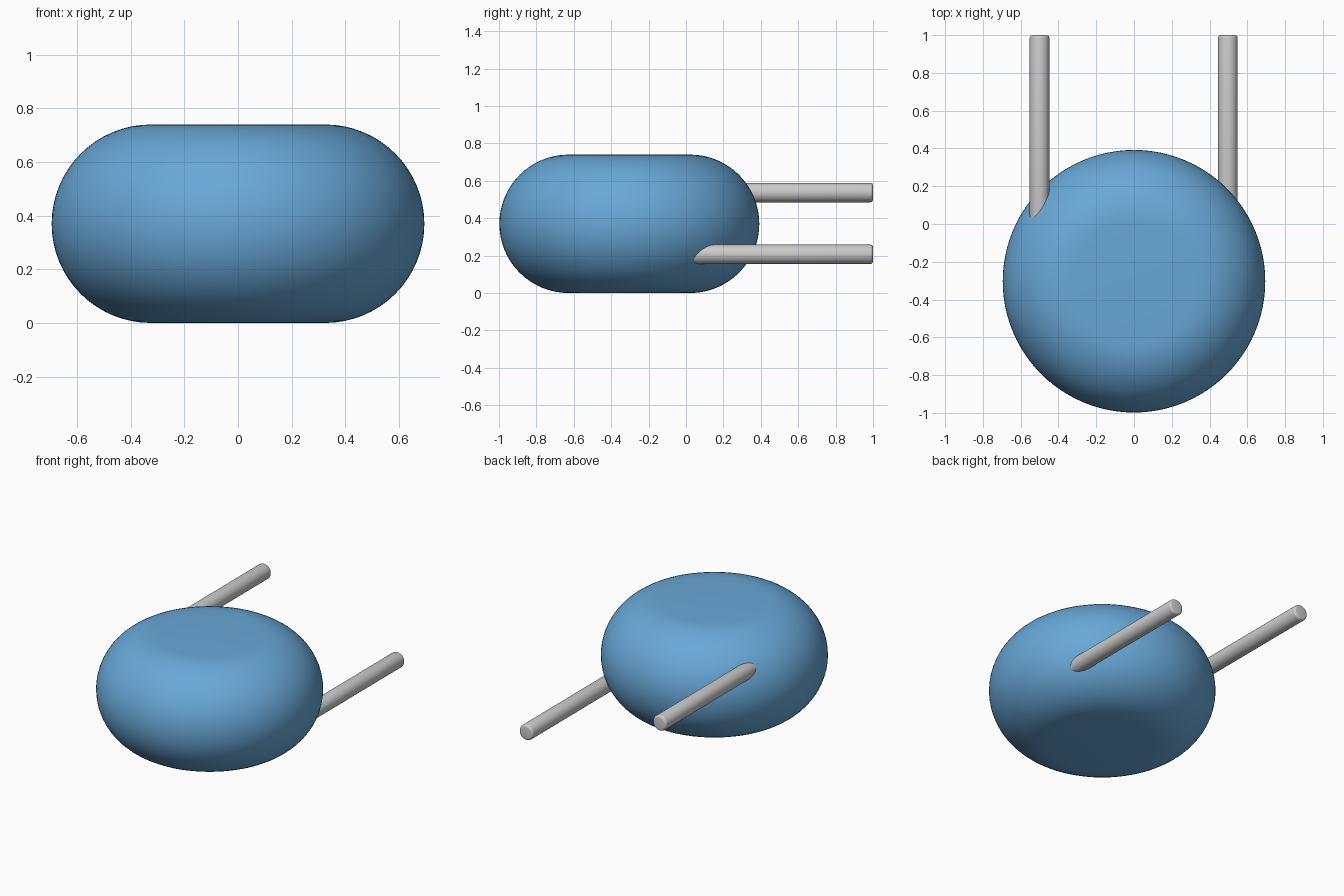
import bpy, bmesh
from math import sin, cos, pi
from mathutils import Matrix

if "Cube" in bpy.data.objects:
    bpy.data.objects.remove(bpy.data.objects["Cube"])


def lathe(name, profile, matrix, steps, angle):
    """Revolve an (r, z) profile around z, then place it with matrix."""
    bm = bmesh.new()
    verts = [bm.verts.new((r, 0, z)) for r, z in profile]
    edges = [bm.edges.new(p) for p in zip(verts, verts[1:])]
    bmesh.ops.spin(bm, geom=verts + edges, cent=(0, 0, 0), axis=(0, 0, 1),
                   angle=2 * pi, steps=steps, use_duplicate=False)
    bmesh.ops.remove_doubles(bm, verts=bm.verts, dist=1e-5)
    bmesh.ops.recalc_face_normals(bm, faces=bm.faces)
    bm.transform(matrix)
    mesh = bpy.data.meshes.new(name)
    bm.to_mesh(mesh)
    bm.free()
    obj = bpy.data.objects.new(name, mesh)
    bpy.context.collection.objects.link(obj)
    bpy.ops.object.select_all(action='DESELECT')
    obj.select_set(True)
    bpy.context.view_layer.objects.active = obj
    bpy.ops.object.shade_smooth_by_angle(angle=angle)
    return obj


def arc(cr, cz, rad, a0, a1, n):
    return [(cr + rad * cos(a0 + (a1 - a0) * i / n),
             cz + rad * sin(a0 + (a1 - a0) * i / n)) for i in range(n + 1)]


# Body: a flat-topped disc with a fully rounded rim
R, H = 0.695, 0.74
h = H / 2
profile = [(0, 0)] + arc(R - h, h, h, -pi / 2, pi / 2, 32) + [(0, H)]
body = lathe("round_body", profile, Matrix.Translation((0, -0.303, 0)), 96, 0.6)
blue = bpy.data.materials.new("blue")
blue.diffuse_color = (0.14, 0.39, 0.68, 1)
blue.use_nodes = True
blue.node_tree.nodes["Principled BSDF"].inputs["Base Color"].default_value = blue.diffuse_color
body.data.materials.append(blue)

# Rods: run backwards from the body, one low on the right, one high on the left
r, b, length = 0.052, 0.015, 1.0
rod_profile = ([(0, 0)] + arc(r - b, b, b, -pi / 2, 0, 4)
               + arc(r - b, length - b, b, 0, pi / 2, 4) + [(0, length)])
for name, x, z in (("right_rod", 0.497, 0.207), ("left_rod", -0.5, 0.537)):
    place = Matrix.Translation((x, 0, z)) @ Matrix.Rotation(-pi / 2, 4, 'X')
    lathe(name, rod_profile, place, 32, 0.6)
